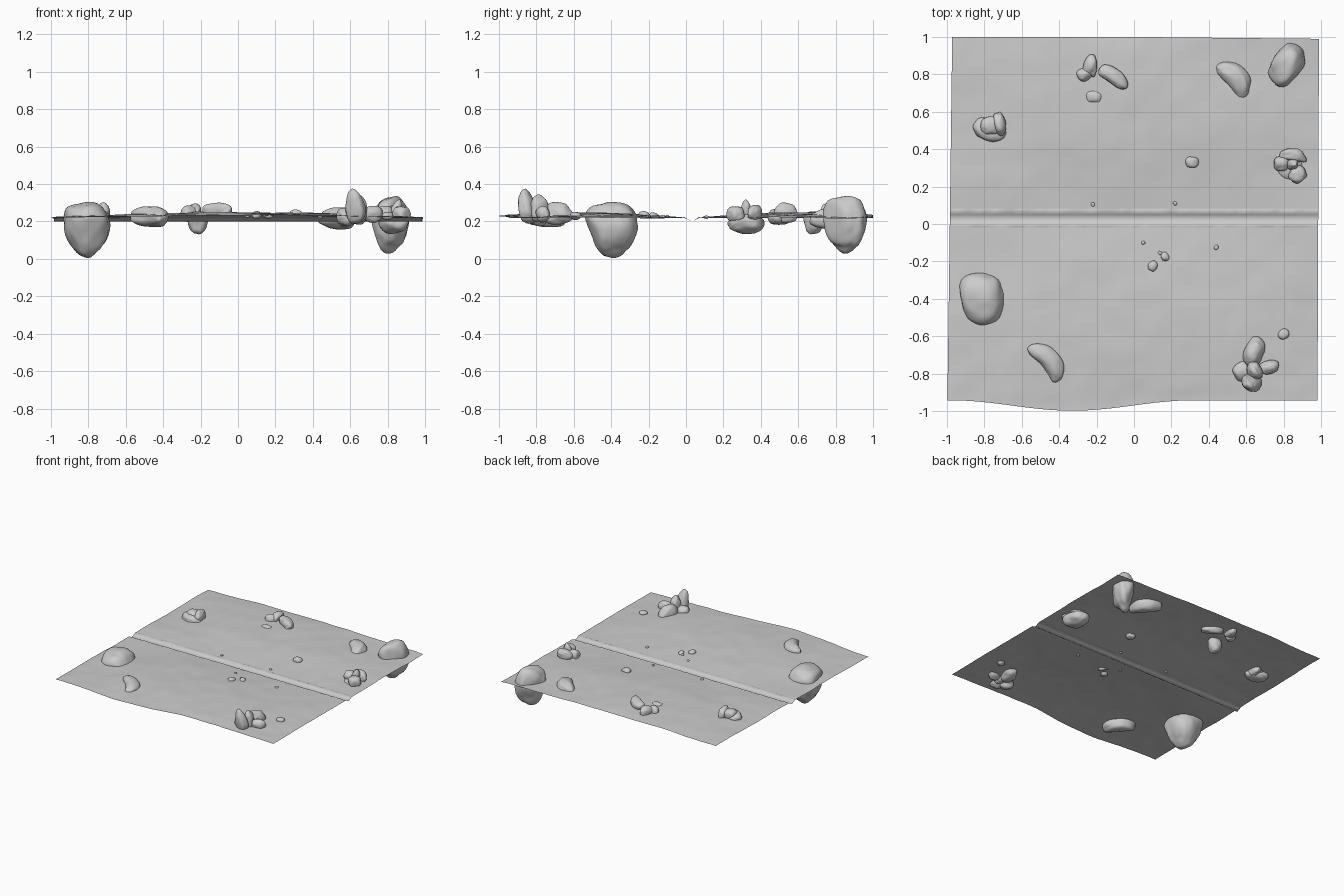
import bpy
import bmesh
import random
from math import sin, cos, pi, radians
from mathutils import Vector, Matrix, noise

cube = bpy.data.objects.get("Cube")
if cube:
    bpy.data.objects.remove(cube)

rng = random.Random(4)
stone = bpy.data.materials.new("stone grey")
stone.use_nodes = True
stone.diffuse_color = (0.6, 0.6, 0.6, 1)
stone.node_tree.nodes["Principled BSDF"].inputs["Base Color"].default_value = (0.6, 0.6, 0.6, 1)

DITCH = 0.03          # y of the ditch bottom
HALF_WIDTH = 0.04     # half the ditch width


def finish(name, bm):
    for face in bm.faces:
        face.smooth = True
    mesh = bpy.data.meshes.new(name)
    bm.to_mesh(mesh)
    bm.free()
    mesh.materials.append(stone)
    obj = bpy.data.objects.new(name, mesh)
    bpy.context.collection.objects.link(obj)
    return obj


def height(x, y):
    d = abs(y - DITCH)
    swell = cos(x * pi / 2.1) * sin(min(d, 1) * pi / 1.2)
    ripple = noise.noise(Vector((x * 3, y * 3, 1))) * 0.008
    ripple += noise.noise(Vector((x * 8, y * 8, 5))) * 0.003
    z = 0.218 + 0.03 * swell + ripple * min(1, d * 4)
    return z - 0.018 * max(0, 1 - d / HALF_WIDTH)


# Ground sheet: a grid with a ditch across it and a wavy front edge
def ground():
    bm = bmesh.new()
    cols = 90
    rows = [i / 45 - 1 for i in range(91)]
    rows = [y for y in rows if abs(y - DITCH) > HALF_WIDTH + 0.01]
    rows += [DITCH + HALF_WIDTH * t for t in (-1.1, -1, -0.5, 0, 0.5, 1, 1.1)]
    rows.sort()
    grid = []
    for y in rows:
        line = []
        lip = abs(abs(y - DITCH) - HALF_WIDTH) < 0.001
        for i in range(cols + 1):
            x = 2 * i / cols - 1
            front = max(0, -y)
            back = max(0, y)
            bulge = 0.055 * (0.5 + 0.5 * cos(pi * (x + 0.33) / 0.65)) if abs(x + 0.33) < 0.65 else 0
            py = y + front ** 3 * (0.057 - bulge) - back * 0.01 * max(0, x)
            px = x * 0.985 + 0.013 * y * (x < 0) * -x + 0.004 * y * (x > 0) * x
            # ragged lips along the ditch
            pz = height(x, y) + (rng.uniform(0, 0.004) if lip else 0)
            line.append(bm.verts.new((px, py, pz)))
        grid.append(line)
    for low, high in zip(grid, grid[1:]):
        for i in range(cols):
            bm.faces.new((low[i], low[i + 1], high[i + 1], high[i]))
    finish("ground_sheet", bm)


# Rock: lumpy rounded block that can taper downward and bend like a bean
def rock(name, centre, radii, yaw=0, tilt=0, bend=0, taper=0, detail=4):
    bm = bmesh.new()
    bmesh.ops.create_icosphere(bm, subdivisions=detail, radius=1)
    seed = Vector((rng.random(), rng.random(), rng.random())) * 50
    turn = Matrix.Rotation(radians(yaw), 3, "Z") @ Matrix.Rotation(radians(tilt), 3, "Y")
    for v in bm.verts:
        p = v.co.copy()
        lump = 0.97 + 0.14 * noise.noise(p * 1.3 + seed) + 0.04 * noise.noise(p * 3 + seed)
        p = Vector([abs(c) ** 0.88 * (1 if c > 0 else -1) for c in p]) * lump
        width = 1 + taper * (p.z - 0.3)
        p.x *= width
        p.y = p.y * width - bend * (p.x ** 2 - 0.4)
        p = Vector([c * r for c, r in zip(p, radii)])
        v.co = turn @ p + Vector(centre)
    return finish(name, bm)


ground()

# Large boulders
rock("left_boulder", (-0.81, -0.39, 0.155), (0.135, 0.145, 0.15), yaw=10, taper=0.25)
rock("back_boulder", (0.82, 0.85, 0.185), (0.13, 0.085, 0.15), yaw=55, taper=0.15)

# Bean shaped stones
rock("front_bean", (-0.465, -0.735, 0.225), (0.13, 0.06, 0.058), yaw=-48, bend=0.8)
rock("back_bean", (0.535, 0.775, 0.215), (0.13, 0.06, 0.06), yaw=-48, bend=0.8)

# Back group
rock("back_group_long", (-0.11, 0.785, 0.255), (0.095, 0.042, 0.045), yaw=-36, bend=0.4)
rock("back_group_peak", (-0.235, 0.84, 0.25), (0.04, 0.06, 0.045), yaw=-10, bend=0.5)
rock("back_group_side", (-0.265, 0.8, 0.24), (0.045, 0.035, 0.045), yaw=20)
rock("back_group_round", (-0.215, 0.68, 0.19), (0.055, 0.055, 0.062), taper=0.2)

# Left group
rock("left_group_base", (-0.775, 0.5, 0.225), (0.09, 0.06, 0.045), yaw=-20)
rock("left_group_middle", (-0.765, 0.525, 0.25), (0.06, 0.05, 0.042), yaw=15)
rock("left_group_tall", (-0.72, 0.535, 0.245), (0.035, 0.065, 0.055), yaw=8)

# Right group: a loose ring of stones around a small spike
rock("right_group_base", (0.83, 0.32, 0.19), (0.08, 0.1, 0.055), yaw=15)
rock("right_group_back", (0.85, 0.365, 0.245), (0.075, 0.035, 0.045), yaw=-8, bend=0.5)
rock("right_group_west", (0.79, 0.325, 0.24), (0.045, 0.04, 0.045))
rock("right_group_south", (0.875, 0.265, 0.24), (0.05, 0.045, 0.045), yaw=40)
rock("right_group_spike", (0.85, 0.32, 0.27), (0.025, 0.025, 0.05), tilt=15, taper=-0.4)

# Front group: upright stones leaning on each other
rock("front_group_tall", (0.625, -0.85, 0.28), (0.04, 0.05, 0.095), yaw=60, tilt=-12, taper=-0.25)
rock("front_group_rear", (0.64, -0.69, 0.245), (0.05, 0.08, 0.06), yaw=-15, taper=-0.2)
rock("front_group_middle", (0.645, -0.785, 0.27), (0.04, 0.05, 0.075), yaw=20, taper=-0.2)
rock("front_group_left", (0.72, -0.765, 0.24), (0.06, 0.035, 0.045), yaw=15)
rock("front_group_right", (0.58, -0.79, 0.225), (0.05, 0.055, 0.05), yaw=30)

# Small stones and pebbles resting on the sheet: x, y, radius
pebbles = [
    (0.31, 0.33, 0.038), (0.8, -0.59, 0.032), (0.1, -0.225, 0.03),
    (0.165, -0.175, 0.025), (0.14, -0.155, 0.012), (0.05, -0.1, 0.011),
    (0.44, -0.125, 0.014), (-0.22, 0.105, 0.012), (0.22, 0.11, 0.012),
]
for n, (x, y, r) in enumerate(pebbles):
    rock(f"pebble_{n + 1}", (x, y, height(x, y)), (r, r * 0.85, r * 0.7), yaw=n * 40, detail=3)
